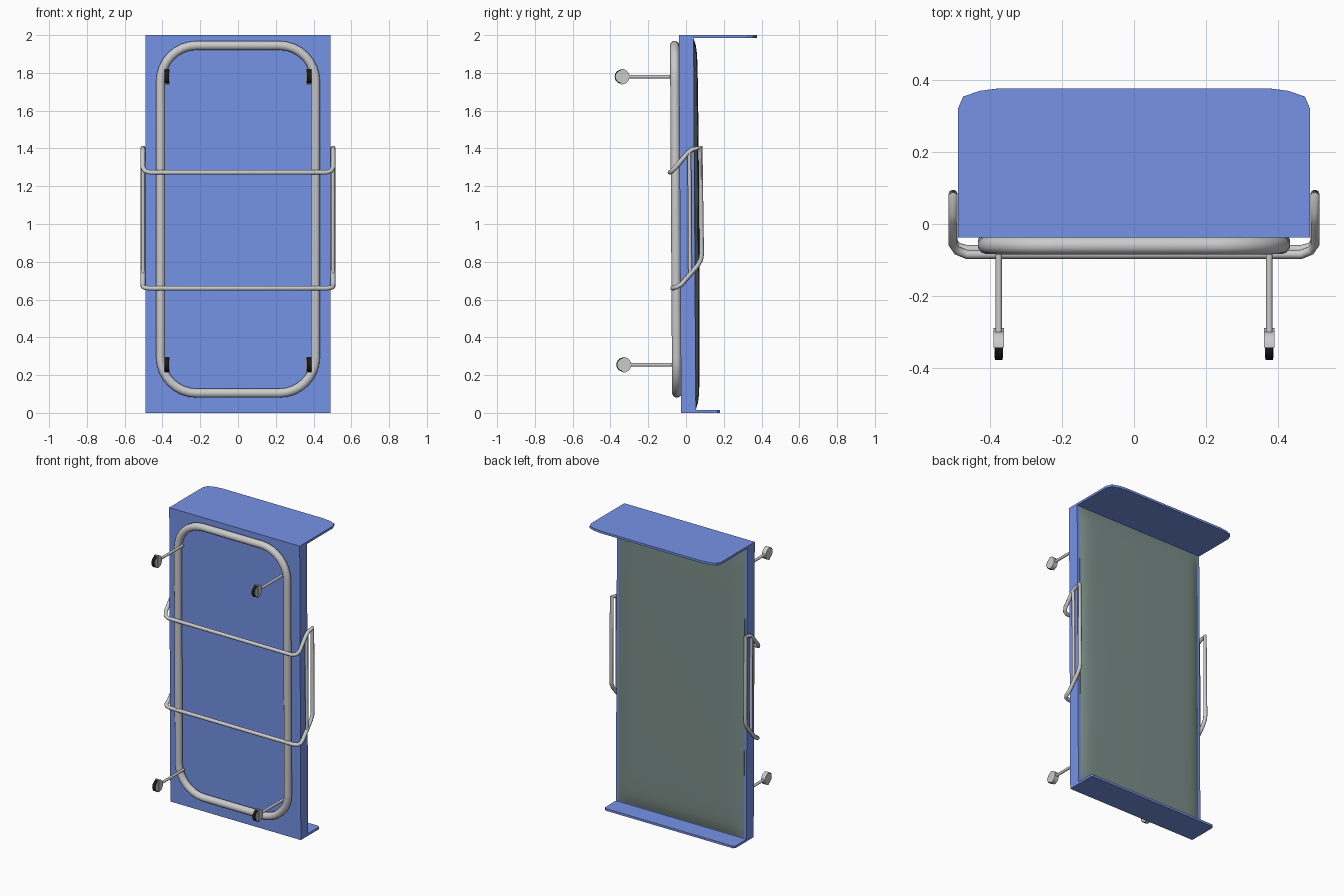
import bpy, bmesh, math
from mathutils import Matrix, Vector

if "Cube" in bpy.data.objects:
    bpy.data.objects.remove(bpy.data.objects["Cube"])


def material(name, rgb):
    m = bpy.data.materials.new(name)
    m.diffuse_color = (*rgb, 1)
    m.use_nodes = True
    m.node_tree.nodes["Principled BSDF"].inputs["Base Color"].default_value = m.diffuse_color
    return m


BLUE = material("blue_paint", (0.18, 0.29, 0.8))
GREEN = material("mattress_cover", (0.20, 0.27, 0.25))
BLACK = material("rubber", (0.01, 0.01, 0.01))


def finish(name, mesh, mat=None, smooth=False):
    # the whole bed leans very slightly towards the front
    for v in mesh.vertices:
        v.co.y -= 0.006 * (v.co.z - 1)
    if smooth:
        mesh.shade_smooth()
        mesh.set_sharp_from_angle(angle=math.radians(40))
    if mat:
        mesh.materials.append(mat)
    ob = bpy.data.objects.new(name, mesh)
    bpy.context.collection.objects.link(ob)
    return ob


def from_bm(name, bm, mat=None, smooth=False):
    bmesh.ops.recalc_face_normals(bm, faces=bm.faces)
    mesh = bpy.data.meshes.new(name)
    bm.to_mesh(mesh)
    bm.free()
    return finish(name, mesh, mat, smooth)


def box(name, lo, hi, mat=None):
    lo, hi = Vector(lo), Vector(hi)
    bm = bmesh.new()
    bmesh.ops.create_cube(bm, size=1, matrix=Matrix.Translation((lo + hi) / 2) @ Matrix.Diagonal((*(hi - lo), 1)))
    return from_bm(name, bm, mat)


def prism(name, pts, offset, mat=None, smooth=False):
    bm = bmesh.new()
    face = bm.faces.new([bm.verts.new(p) for p in pts])
    ext = bmesh.ops.extrude_face_region(bm, geom=[face], use_keep_orig=True)
    bmesh.ops.translate(bm, vec=offset, verts=[g for g in ext["geom"] if isinstance(g, bmesh.types.BMVert)])
    return from_bm(name, bm, mat, smooth)


def tube(name, pts, radius, cyclic=False):
    cu = bpy.data.curves.new(name, "CURVE")
    cu.dimensions = "3D"
    cu.bevel_depth = radius
    cu.bevel_resolution = 3
    cu.use_fill_caps = True
    sp = cu.splines.new("POLY")
    sp.points.add(len(pts) - 1)
    for p, co in zip(sp.points, pts):
        p.co = (*co, 1)
    sp.use_cyclic_u = cyclic
    tmp = bpy.data.objects.new("tmp", cu)
    bpy.context.collection.objects.link(tmp)
    bpy.context.view_layer.update()
    mesh = bpy.data.meshes.new_from_object(tmp.evaluated_get(bpy.context.evaluated_depsgraph_get()))
    bpy.data.objects.remove(tmp)
    return finish(name, mesh, None, True)


def disc(name, x, y, z, r, width, mat=None):
    pts = [(x - width / 2, y + r * math.cos(a), z + r * math.sin(a))
           for a in [i * math.tau / 20 for i in range(20)]]
    return prism(name, pts, (width, 0, 0), mat, True)


# bed base
box("bed_base", (-0.49, -0.032, 0), (0.49, 0.046, 2), BLUE)

# headboard and footboard with eased corners
half = [(0.49, -0.032), (0.49, 0.325), (0.475, 0.36), (0.43, 0.376), (0.375, 0.383)]
prism("headboard", [(x, y, 1.985) for x, y in half] + [(-x, y, 1.985) for x, y in reversed(half)],
      (0, 0, 0.015), BLUE)
half = [(0.49, -0.032), (0.49, 0.162), (0.478, 0.174)]
prism("footboard", [(x, y, 0) for x, y in half] + [(-x, y, 0) for x, y in reversed(half)],
      (0, 0, 0.015), BLUE)

# softly domed mattress
bm = bmesh.new()
bmesh.ops.create_grid(bm, x_segments=36, y_segments=56, size=1)
rim = [e for e in bm.edges if e.is_boundary]
for v in bm.verts:
    u, w = v.co.x, v.co.y
    puff = (1 - abs(u) ** 14) * (1 - abs(w) ** 24)
    dome = (1 - u ** 2) * (1 - w ** 2)
    v.co = (0.472 * u, 0.047 + 0.015 * puff + 0.008 * dome ** 0.5, 1 + 0.98 * w)
ext = bmesh.ops.extrude_edge_only(bm, edges=rim)
for v in ext["geom"]:
    if isinstance(v, bmesh.types.BMVert):
        v.co.y = 0.03
from_bm("mattress", bm, GREEN, True)

# undercarriage ring
ring = []
R = 0.19
for cx, cz, start in ((1, 1, 0), (-1, 1, 90), (-1, -1, 180), (1, -1, 270)):
    for i in range(9):
        a = math.radians(start + i * 90 / 8)
        ring.append((cx * (0.41 - R) + R * math.cos(a), -0.054, 1.025 + cz * (0.92 - R) + R * math.sin(a)))
tube("frame_ring", ring, 0.025, True)

# casters
for side, s in (("left", -1), ("right", 1)):
    for end, z in (("foot", 0.255), ("head", 1.78)):
        x, y = s * 0.376, -0.335
        tag = f"{end}_{side}"
        tube(f"caster_leg_{tag}", [(x, -0.05, z), (x, -0.305, z)], 0.009)
        disc(f"caster_wheel_{tag}", x, y, z, 0.038, 0.02, BLACK)
        disc(f"caster_hub_{tag}", x, y, z, 0.033, 0.024)
        hood = [(x - 0.015, y + 0.041 * math.cos(a), z + 0.041 * math.sin(a))
                for a in [math.radians(-95 + i * 19) for i in range(11)]]
        prism(f"caster_hood_{tag}", hood, (0.03, 0, 0), None, True)

# side rails joined by two cross bars under the bed
path = [(0.465, -0.083, 1.273), (0.492, -0.072, 1.28), (0.503, -0.055, 1.298), (0.503, 0.01, 1.375),
        (0.503, 0.035, 1.395), (0.503, 0.082, 1.404), (0.503, 0.082, 0.84), (0.503, 0.077, 0.81),
        (0.503, 0.06, 0.78), (0.503, -0.025, 0.682), (0.503, -0.05, 0.668), (0.492, -0.065, 0.662),
        (0.465, -0.073, 0.66)]
tube("rail_loop", path + [(-x, y, z) for x, y, z in reversed(path)], 0.0125, True)
for side, s in (("left", -1), ("right", 1)):
    tube(f"rail_inner_bar_{side}", [(s * 0.503, 0.02, 1.383), (s * 0.503, 0.02, 0.733)], 0.01)
